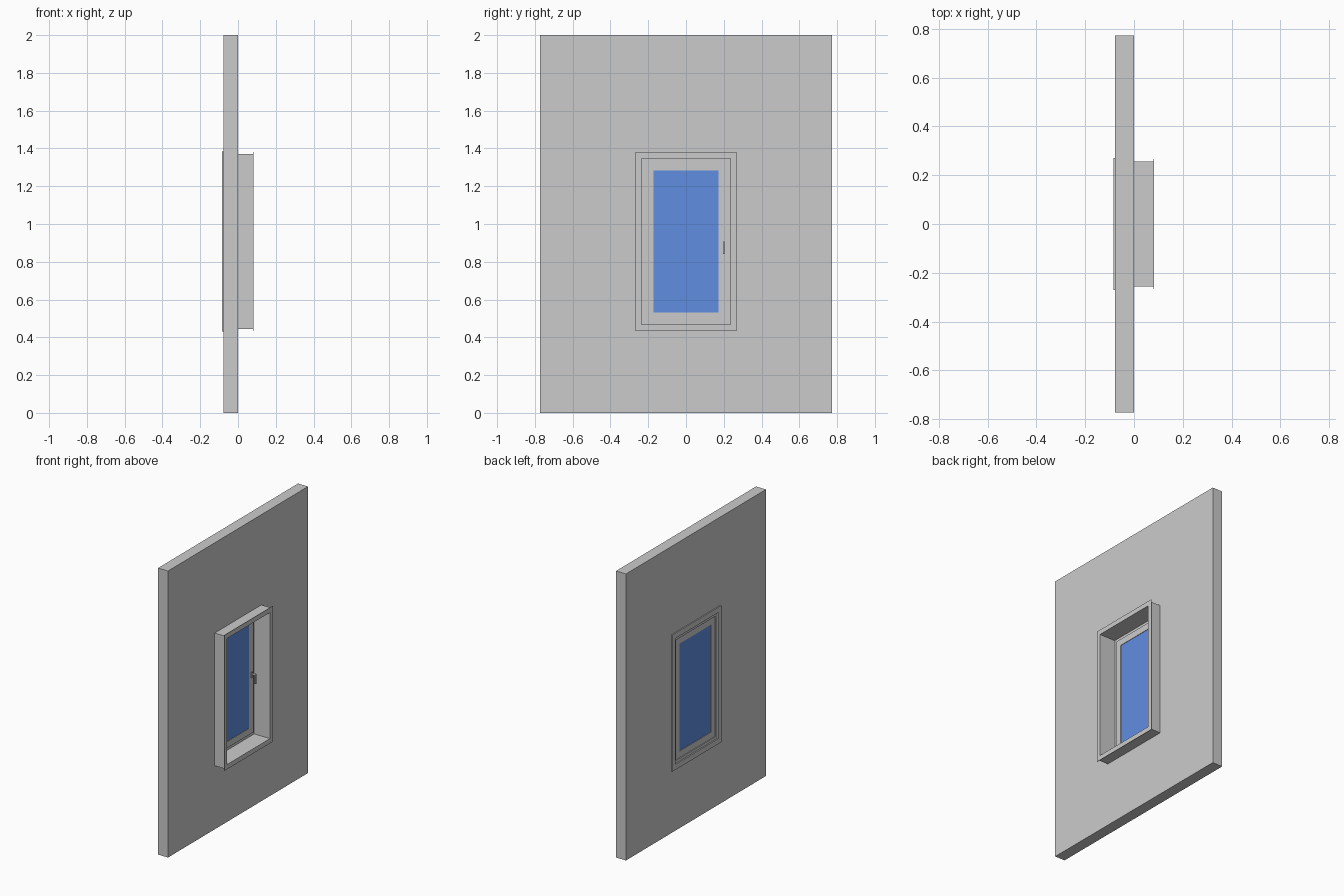
import bpy, bmesh

if "Cube" in bpy.data.objects:
    bpy.data.objects.remove(bpy.data.objects["Cube"])

def make_object(name, bm):
    bmesh.ops.recalc_face_normals(bm, faces=bm.faces[:])
    mesh = bpy.data.meshes.new(name)
    bm.to_mesh(mesh)
    bm.free()
    obj = bpy.data.objects.new(name, mesh)
    bpy.context.collection.objects.link(obj)
    return obj

def box(name, x, y, z):
    bm = bmesh.new()
    for v in bmesh.ops.create_cube(bm, size=1)["verts"]:
        v.co = [sum(r) / 2 + c * (r[1] - r[0]) for c, r in zip(v.co, (x, y, z))]
    return make_object(name, bm)

def ring(name, x, outer, inner):
    """Rectangular frame; outer and inner are (half width, bottom, top)."""
    bm = bmesh.new()
    loops = []
    for px, (w, lo, hi) in ((x[0], outer), (x[1], outer), (x[1], inner), (x[0], inner)):
        loops.append([bm.verts.new((px, y, z))
                      for y, z in ((-w, lo), (w, lo), (w, hi), (-w, hi))])
    for a in range(4):
        p, q = loops[a], loops[(a + 1) % 4]
        for i in range(4):
            j = (i + 1) % 4
            bm.faces.new((p[i], p[j], q[j], q[i]))
    return make_object(name, bm)

def rect(half_width, half_height):
    return (half_width, 0.907 - half_height, 0.907 + half_height)

casing_out, casing_in = rect(0.257, 0.463), rect(0.236, 0.440)
sash_out, sash_in = rect(0.218, 0.420), rect(0.172, 0.375)

# Wall with the window opening
ring("wall", (-0.077, 0.0), (0.772, 0.0, 2.0), casing_out)

# Deep casing through the wall and its trims on both ends
ring("casing", (-0.077, 0.079), casing_out, casing_in)
ring("inside_trim", (0.079, 0.082), rect(0.267, 0.473), casing_in)
ring("outside_trim", (-0.084, -0.077), rect(0.270, 0.477), casing_in)

# Fixed frame and opening sash
ring("window_frame", (-0.076, -0.040), casing_in, sash_out)
ring("window_sash", (-0.071, -0.034), sash_out, sash_in)

# Glazing
glass = box("glass", (-0.067, -0.037), (-0.172, 0.172), (0.532, 1.282))
blue = bpy.data.materials.new("blue_glass")
blue.diffuse_color = (0.12, 0.27, 0.75, 1)
blue.use_nodes = True
blue.node_tree.nodes["Principled BSDF"].inputs["Base Color"].default_value = blue.diffuse_color
glass.data.materials.append(blue)

# Handle: mounting plate, stem and lever
box("handle_plate", (-0.034, -0.029), (0.193, 0.207), (0.875, 0.917))
box("handle_stem", (-0.029, -0.008), (0.196, 0.204), (0.897, 0.908))
box("handle_lever", (-0.008, 0.0), (0.195, 0.205), (0.840, 0.908))
